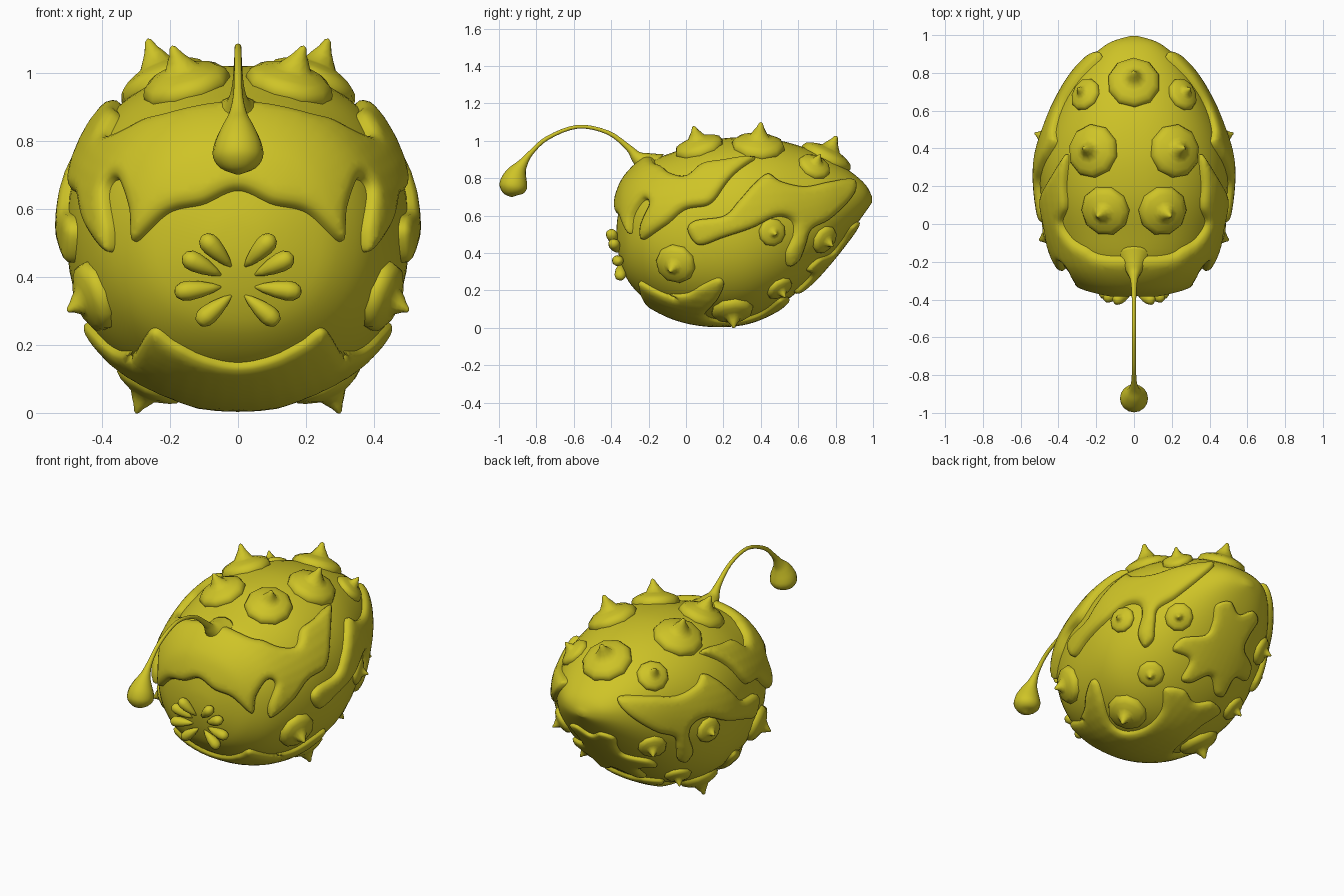
import bpy, bmesh, math
from mathutils import Vector as V, geometry, kdtree
from mathutils.bvhtree import BVHTree

if "Cube" in bpy.data.objects:
    bpy.data.objects.remove(bpy.data.objects["Cube"])

mat = bpy.data.materials.new("olive_yellow")
mat.diffuse_color = (0.62, 0.55, 0.02, 1)
mat.use_nodes = True
mat.node_tree.nodes["Principled BSDF"].inputs["Base Color"].default_value = mat.diffuse_color
C = V((0, 0.2, 0.5))            # inner centre used for projecting onto the body


def make(name, verts, faces):
    me = bpy.data.meshes.new(name)
    me.from_pydata(verts, [], faces)
    bm = bmesh.new()
    bm.from_mesh(me)
    bmesh.ops.delete(bm, geom=[v for v in bm.verts if not v.link_faces], context='VERTS')
    bmesh.ops.recalc_face_normals(bm, faces=bm.faces)
    bm.to_mesh(me)
    bm.free()
    ob = bpy.data.objects.new(name, me)
    bpy.context.collection.objects.link(ob)
    me.materials.append(mat)
    for p in me.polygons:
        p.use_smooth = True
    return ob


def spline(pts, n, closed):
    """Catmull-Rom through points of any dimension."""
    out, N = [], len(pts)
    get = (lambda i: pts[i % N]) if closed else (lambda i: pts[max(0, min(N - 1, i))])
    for i in range(N if closed else N - 1):
        a, b, c, d = (get(i + k) for k in (-1, 0, 1, 2))
        for k in range(n):
            t = k / n
            out.append(tuple(0.5 * (2 * q + (r - p) * t + (2 * p - 5 * q + 4 * r - s) * t * t
                       + (3 * q - p - 3 * r + s) * t ** 3) for p, q, r, s in zip(a, b, c, d)))
    if not closed:
        out.append(tuple(pts[-1]))
    return out


def skin(rings):
    n = len(rings[0])
    verts = [v for r in rings for v in r]
    faces = [(i * n + j, i * n + (j + 1) % n, (i + 1) * n + (j + 1) % n, (i + 1) * n + j)
             for i in range(len(rings) - 1) for j in range(n)]
    faces += [tuple(range(n))[::-1], tuple(range(len(verts) - n, len(verts)))]
    return verts, faces


# Egg-shaped body: cross-sections along y (y, top z, bottom z, half width)
stations = [(-.372, .52, .48, .02), (-.366, .59, .42, .09), (-.34, .71, .32, .195), (-.295, .8, .23, .295),
            (-.2, .885, .14, .39), (-.05, .945, .065, .455), (.12, 1.0, .032, .492),
            (.3, 1.02, .04, .503), (.45, 1.01, .095, .475), (.6, .975, .195, .415),
            (.75, .915, .35, .335), (.88, .835, .51, .23), (.96, .765, .62, .13), (.995, .7, .67, .02)]
rings, SEG = [], 56
for y, t, b, w in spline(stations, 4, False):
    ring = []
    for k in range(SEG):
        a = 2 * math.pi * k / SEG
        c, s = math.cos(a), math.sin(a)
        q = (abs(c) ** 2.2 + abs(s) ** 2.2) ** (-1 / 2.2)
        ring.append(V((w * c * q, y, (t + b) / 2 + (t - b) / 2 * s * q)))
    rings.append(ring)
bv, bf = skin(rings)
body = make("body", bv, bf)
bvh = BVHTree.FromPolygons(bv, [tuple(p.vertices) for p in body.data.polygons])


# Surface points picked in front, side, top, bottom and back view
def pick(o, d):
    hit = bvh.ray_cast(V(o), V(d))[0]
    return hit if hit else bvh.find_nearest(V(o) + V(d) * 2.7)[0]


def F(x, z): return pick((x, -3, z), (0, 1, 0))
def S(y, z): return pick((3, y, z), (-1, 0, 0))
def T(x, y): return pick((x, y, 3), (0, 0, -1))
def B(x, y): return pick((x, y, -3), (0, 0, 1))
def K(x, z): return pick((x, 3, z), (0, -1, 0))


def flip(p): return V((-p.x, p.y, p.z))


def outward(p, nrm):
    return nrm if nrm.dot(p - C) > 0 else -nrm


def tree_of(points):
    tree = kdtree.KDTree(len(points))
    for i, p in enumerate(points):
        tree.insert(p, i)
    tree.balance()
    return tree


def patch(name, pts, axis, thick=.035, edge=.045, step=.03):
    """Puffy skin patch draped on the body inside a smooth outline."""
    ax = V(axis).normalized()
    u = ax.cross(V((0.01, 0.3, 1)) if abs(ax.z) < .9 else V((0, 1, 0))).normalized()
    w = ax.cross(u)

    def flat(p):
        d = (p - C).normalized()
        ang = math.acos(max(-1, min(1, d.dot(ax))))
        q = V((d.dot(u), d.dot(w)))
        return q.normalized() * ang if q.length > 1e-6 else V((0, 0))

    def drape(q):
        r = q.length
        d = ax * math.cos(r)
        if r > 1e-6:
            d = d + (u * q.x + w * q.y) * (math.sin(r) / r)
        return bvh.ray_cast(C, d)[0], d

    line = [V(q) for q in spline([tuple(flat(p)) for p in pts], 10, True)]
    n = len(line)
    tree = tree_of([drape(q)[0] for q in line])
    near = tree_of([q.to_3d() for q in line])
    # inset rows keep the rounded rim even
    inner = []
    for off in (.012, .035, .065):
        for i, q in enumerate(line):
            t = (line[(i + 1) % n] - line[i - 1]).normalized()
            for sgn in (1, -1):
                c = q + V((-t.y, t.x)) * off * sgn
                if near.find(c.to_3d())[2] > off * .93:
                    inner.append(c)
    x0, x1 = min(q.x for q in line), max(q.x for q in line)
    y0, y1 = min(q.y for q in line), max(q.y for q in line)
    grid = [V((x0 + step * (i + .5 * (j % 2)), y0 + step * j))
            for i in range(int((x1 - x0) / step) + 1) for j in range(int((y1 - y0) / step) + 1)]
    grid = [q for q in grid if near.find(q.to_3d())[2] > .08]
    vs, _, fs = geometry.delaunay_2d_cdt(line + inner + grid, [], [list(range(n))], 1, 1e-5)[:3]
    out = []
    for q in vs:
        p, d = drape(q)
        dist = tree.find(p)[2]
        t = min(dist / edge, 1)
        out.append(p + d * (thick * math.sqrt(1 - (1 - t) ** 2) - (.012 if dist < .001 else 0)))
    return make(name, out, fs)


def mirrored(half):
    return half + [flip(p) for p in reversed(half) if abs(p.x) > .005]


# Face mask with drooping fingers and side wings
patch("face_patch", mirrored([
    F(0, .65), F(.1, .61), F(.2, .585), F(.3, .5), F(.315, .6), F(.345, .68), F(.375, .65), F(.36, .53),
    F(.375, .47), S(-.1, .55), S(0, .63), S(.13, .66), S(.21, .76), S(.37, .9), S(.2, .89),
    S(.09, .87), S(.01, .81), S(-.07, .82), T(.25, -.12), T(.19, -.155), T(0, -.165)]), (0, -1, .35), .038)

# Flank patches
flank = [S(.01, .52), S(.05, .575), S(.2, .6), S(.28, .68), S(.36, .77), S(.43, .82), S(.5, .78),
         S(.62, .755), S(.75, .78), S(.87, .795), S(.9, .75), S(.85, .66), S(.75, .57), S(.66, .52),
         S(.63, .44), S(.595, .36), S(.54, .33), S(.53, .4), S(.57, .5), S(.56, .57), S(.48, .59),
         S(.35, .53), S(.2, .48), S(.07, .44)]
patch("flank_patch_right", flank, (1, .3, .2))
patch("flank_patch_left", [flip(p) for p in flank], (-1, .3, .2))

# Rear underside patch
patch("rear_patch", mirrored([
    K(0, .53), K(.08, .57), K(.15, .54), K(.13, .46), K(.14, .4), K(.25, .37), K(.26, .31),
    K(.16, .28), K(.15, .2), K(.09, .19), K(0, .24)]), (0, 1, -.35), .028, .04)

# Chin and belly patch
patch("belly_patch", mirrored([
    F(0, .15), F(.1, .17), F(.18, .21), F(.255, .25), F(.31, .17), S(-.09, .185), S(.01, .19), S(.09, .235),
    S(.17, .27), S(.205, .24), S(.18, .17), B(.25, .11), B(.17, .14), B(.13, .26), B(.14, .4),
    B(.2, .5), B(.1, .55), B(0, .52)]), (0, -.15, -1), .027, .045)


# Spiked warts: conforming disc with a concave cone
def wart(name, p, R, lean):
    hit, nrm = bvh.find_nearest(p)[:2]
    nrm = (outward(hit, nrm) * 2 + (p - C).normalized() * .5).normalized()
    u = nrm.cross(V((.1, .2, 1)) if abs(nrm.z) < .9 else V((0, 1, 0))).normalized()
    w = nrm.cross(u)
    H, D = .01 + .68 * R, min(1, R / .13)
    prof = [(1, -.02), (1.0, .012 * D), (.93, .03 * D), (.75, .04 * D), (.5, .048 * D), (.36, .052 * D),
            (.24, .06 * D + (H - .06 * D) * .2), (.15, .06 * D + (H - .06 * D) * .5), (.07, H * .96), (.01, H)]
    rs = []
    for r, h in prof:
        ring = []
        for k in range(10):
            a = math.tau * k / 10
            q = p + (u * math.cos(a) + w * math.sin(a)) * R * r
            s = bvh.find_nearest(q)[0] if r > .3 else q
            ring.append(s + nrm * h + lean * max(0, h - .05 * D))
        rs.append(ring)
    make(name, *skin(rs))


warts = [("top_front_wart", T(.155, .07), .135), ("top_middle_wart", T(.22, .385), .145),
         ("top_rear_wart", T(.26, .685), .09), ("cheek_wart", S(-.055, .34), .11),
         ("flank_wart", S(.46, .51), .075), ("rear_side_wart", S(.74, .47), .08),
         ("lower_side_wart", S(.5, .21), .075), ("under_wart", B(.26, .25), .115)]
for name, p, R in warts:
    lean = V((0, 0, .4)) if p.z > .7 else V((0, 0, -.3))
    if name == "top_front_wart":
        lean = V((.3, 0, .3))
    wart(name + "_right", p, R, lean)
    wart(name + "_left", flip(p), R, flip(lean))
wart("top_centre_wart", T(0, .75), .145, V((0, 0, .3)))


# Mouth: ring of fat teardrop petals
def petal(name, root, tip, r=.029):
    a, b = F(*root), F(*tip)
    d = (b - a).normalized()
    side = d.cross(V((0, -1, 0))).normalized()
    up = side.cross(d)
    if up.y > 0:
        up = -up
    rs = []
    for t, k, lift in [(0, .1, 0), (.15, .45, .01), (.4, .8, .022), (.65, 1, .03),
                       (.83, .95, .034), (.95, .6, .034), (1, .08, .032)]:
        c = a.lerp(b, t) + up * lift
        rs.append([c + (side * math.cos(j * math.tau / 12) + up * math.sin(j * math.tau / 12) * 1.1) * r * k
                   for j in range(12)])
    make(name, *skin(rs))


for i, (root, tip) in enumerate([((.02, .43), (.105, .52)), ((.05, .405), (.16, .46)),
                                 ((.05, .37), (.18, .355)), ((.02, .345), (.11, .27))]):
    for s, side in ((1, "right"), (-1, "left")):
        petal(f"mouth_petal_{i + 1}_{side}", (s * root[0], root[1]), (s * tip[0], tip[1]))

# Lure: tapered stalk arching forward to a hanging bulb (y, z, radius)
path = spline([(-.18, .85, .1), (-.225, .885, .06), (-.265, .915, .032), (-.31, .965, .017), (-.42, 1.045, .011),
               (-.58, 1.075, .01), (-.74, 1.015, .011), (-.83, .935, .014), (-.875, .875, .028),
               (-.9, .835, .05), (-.917, .79, .07), (-.925, .75, .073), (-.93, .718, .05),
               (-.93, .7, .004)], 4, False)
rs = []
for i, (y, z, r) in enumerate(path):
    a, b = path[max(0, i - 1)], path[min(len(path) - 1, i + 1)]
    d = V((0, b[0] - a[0], b[1] - a[1])).normalized()
    n = V((0, -d.z, d.y))
    rs.append([V((r * math.cos(k * math.tau / 16), y, z)) + n * r * math.sin(k * math.tau / 16)
               for k in range(16)])
make("lure", *skin(rs))
